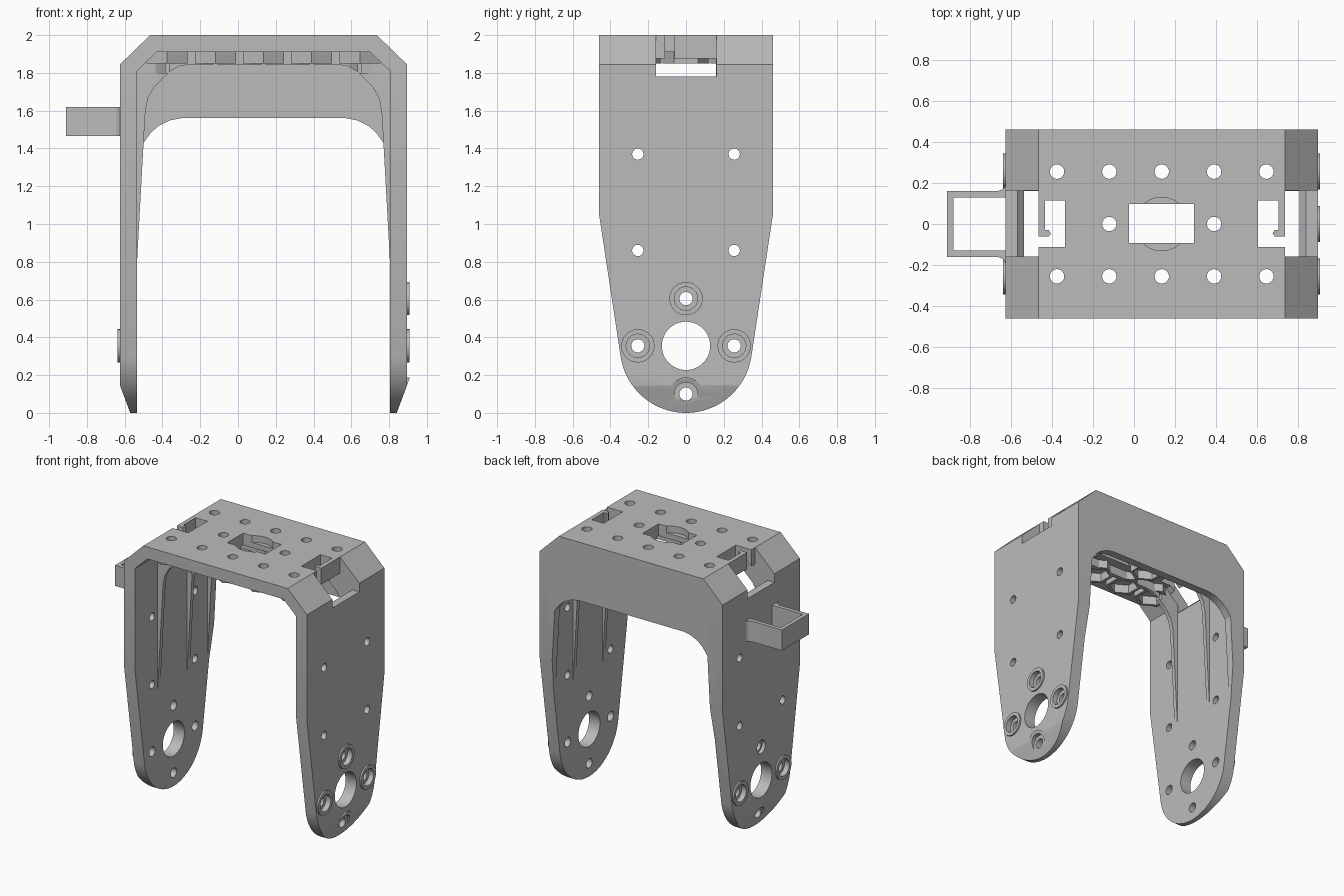
import bpy, bmesh
from math import cos, sin, pi, radians

old = bpy.data.objects.get("Cube")
if old:
    bpy.data.objects.remove(old, do_unlink=True)

grey = bpy.data.materials.new("plain_grey")
grey.use_nodes = True
colour = (0.5, 0.5, 0.5, 1)
grey.diffuse_color = colour
grey.node_tree.nodes["Principled BSDF"].inputs["Base Color"].default_value = colour

MID = 0.135  # centre line of the bracket in x


def prism(name, pts, axis, a, b):
    """Extrude a 2D outline along one axis from a to b."""
    place = {"x": lambda u, v, d: (d, u, v),
             "y": lambda u, v, d: (u, d, v),
             "z": lambda u, v, d: (u, v, d)}[axis]
    bm = bmesh.new()
    low = [bm.verts.new(place(u, v, a)) for u, v in pts]
    high = [bm.verts.new(place(u, v, b)) for u, v in pts]
    bm.faces.new(low)
    bm.faces.new(high)
    for i in range(len(pts)):
        j = (i + 1) % len(pts)
        bm.faces.new((low[i], low[j], high[j], high[i]))
    bmesh.ops.recalc_face_normals(bm, faces=bm.faces)
    mesh = bpy.data.meshes.new(name)
    bm.to_mesh(mesh)
    bm.free()
    mesh.materials.append(grey)
    ob = bpy.data.objects.new(name, mesh)
    bpy.context.collection.objects.link(ob)
    return ob


def circle(u, v, r, n=32, turn=0):
    return [(u + r * cos(turn + 2 * pi * i / n), v + r * sin(turn + 2 * pi * i / n)) for i in range(n)]


def rect(u0, u1, v0, v1):
    return [(u0, v0), (u1, v0), (u1, v1), (u0, v1)]


def flip(pts):
    """Mirror an outline across the bracket centre line."""
    return [(2 * MID - u, v) for u, v in reversed(pts)]


def select(ob):
    bpy.ops.object.select_all(action="DESELECT")
    ob.select_set(True)
    bpy.context.view_layer.objects.active = ob


def combine(ob, tool, how):
    mod = ob.modifiers.new(how, "BOOLEAN")
    mod.operation = how
    mod.solver = "EXACT"
    mod.object = tool
    select(ob)
    bpy.ops.object.modifier_apply(modifier=mod.name)
    bpy.data.objects.remove(tool, do_unlink=True)


def cut(pts, axis, a, b):
    combine(bracket, prism("cutter", pts, axis, a, b), "DIFFERENCE")


def add(pts, axis, a, b):
    combine(bracket, prism("addition", pts, axis, a, b), "UNION")


# Bridge-shaped shell
outer = [(-0.625, -0.05), (-0.625, 1.845), (-0.465, 2)]
inner = [(-0.43, 1.91), (-0.535, 1.81), (-0.535, -0.05)]
bracket = prism("bracket", outer + flip(outer) + flip(inner) + inner, "y", -0.5, 0.5)

# Back wall and the two ribs following the inside
spine = [(-0.45, 1.955), (-0.58, 1.83), (-0.58, 0.7), (-0.54, 0.7), (-0.5, 1.43)]
wall = spine + [(-0.46, 1.485), (-0.42, 1.52), (-0.36, 1.549), (-0.3, 1.56)]
rib = spine + [(-0.49, 1.6), (-0.475, 1.67), (-0.44, 1.73), (-0.36, 1.808), (-0.31, 1.836), (-0.25, 1.845)]
add(wall + flip(wall), "y", 0.4, 0.5)
for y in (-0.175, 0.175):
    add(rib + flip(rib), "y", y - 0.015, y + 0.015)

# Honeycomb cells under the top plate
holes = [(MID + 0.255 * i, y) for i in range(-2, 3) for y in (-0.255, 0.255)]
holes += [(MID - 0.255, 0), (MID + 0.255, 0)]
for x, y in holes:
    add(circle(x, y, 0.125, 6, pi / 6), "z", 1.85, 1.95)
for x, y in holes:
    cut(circle(x, y, 0.1, 6, pi / 6), "z", 1.8, 1.915)

# Tapered legs with round feet
arc = [radians(-171.4 + 162.8 * i / 40) for i in range(41)]
side = [(0.35 * cos(t), 0.35 + 0.35 * sin(t)) for t in arc]
side += [(0.46, 1.05), (0.46, 2.1), (-0.46, 2.1), (-0.46, 1.05)]
combine(bracket, prism("outline", side, "x", -1.1, 1.1), "INTERSECT")

# Raised bosses around the pivots
sides = [(-0.255, 0.355), (0.255, 0.355)]
ends = [(0, 0.605), (0, 0.1)]
for y, z in sides + ends:
    add(circle(y, z, 0.088), "x", 0.85, 0.907)
for y, z in sides:
    add(circle(y, z, 0.088), "x", -0.637, -0.58)

# Sloped feet
foot = [(-0.552, -0.05), (-0.645, 0.2), (-0.8, 0.2), (-0.8, -0.05)]
cut(foot, "y", -0.6, 0.6)
cut(flip(foot), "y", -0.6, 0.6)

# Stepped screw holes, pivots and plain holes in the legs
for y, z in sides + ends:
    cut(circle(y, z, 0.062), "x", 0.868, 1)
for y, z in sides:
    cut(circle(y, z, 0.062), "x", -1, -0.598)
for y, z in ends:
    cut(circle(y, z, 0.05), "x", -1, -0.598)
for y, z in sides + ends:
    cut(circle(y, z, 0.035), "x", -1, 1)
cut(circle(0, 0.355, 0.128, 48), "x", -1, 1)
for y in (-0.255, 0.255):
    for z in (0.86, 1.37):
        cut(circle(y, z, 0.03), "x", -1, 1)

# Holes and stepped window in the top plate
for x, y in holes:
    cut(circle(x, y, 0.035), "z", 1.8, 2.1)
cut(rect(-0.025, 0.293, -0.092, 0.097), "z", 1.8, 2.1)
cut(circle(MID, 0, 0.13, 48), "z", 1.95, 2.1)

# Corner notches and hooked cable slots
notch = [(0.735, 1.7), (0.735, 2.1), (1, 2.1), (1, 1.78), (0.838, 1.78), (0.8, 1.74), (0.79, 1.7)]
hook = [(0.605, 0.115), (0.703, 0.115), (0.703, -0.03), (0.685, -0.03), (0.675, -0.045),
        (0.685, -0.062), (0.75, -0.062), (0.75, -0.112), (0.605, -0.112)]
for shape in (notch, flip(notch)):
    cut(shape, "y", -0.158, 0.162)
for shape in (hook, flip(hook)):
    cut(shape, "z", 1.8, 2.1)

# Square cable loop on the side
half = [(-0.88, 0.13), (-0.6, 0.13), (-0.6, 0.2), (-0.625, 0.2), (-0.629, 0.182),
        (-0.642, 0.168), (-0.665, 0.16), (-0.91, 0.16)]
loop = prism("cable_loop", half + [(x, -y) for x, y in reversed(half)], "z", 1.465, 1.62)

for ob in (bracket, loop):
    select(ob)
    bpy.ops.object.shade_smooth_by_angle(angle=radians(25))
